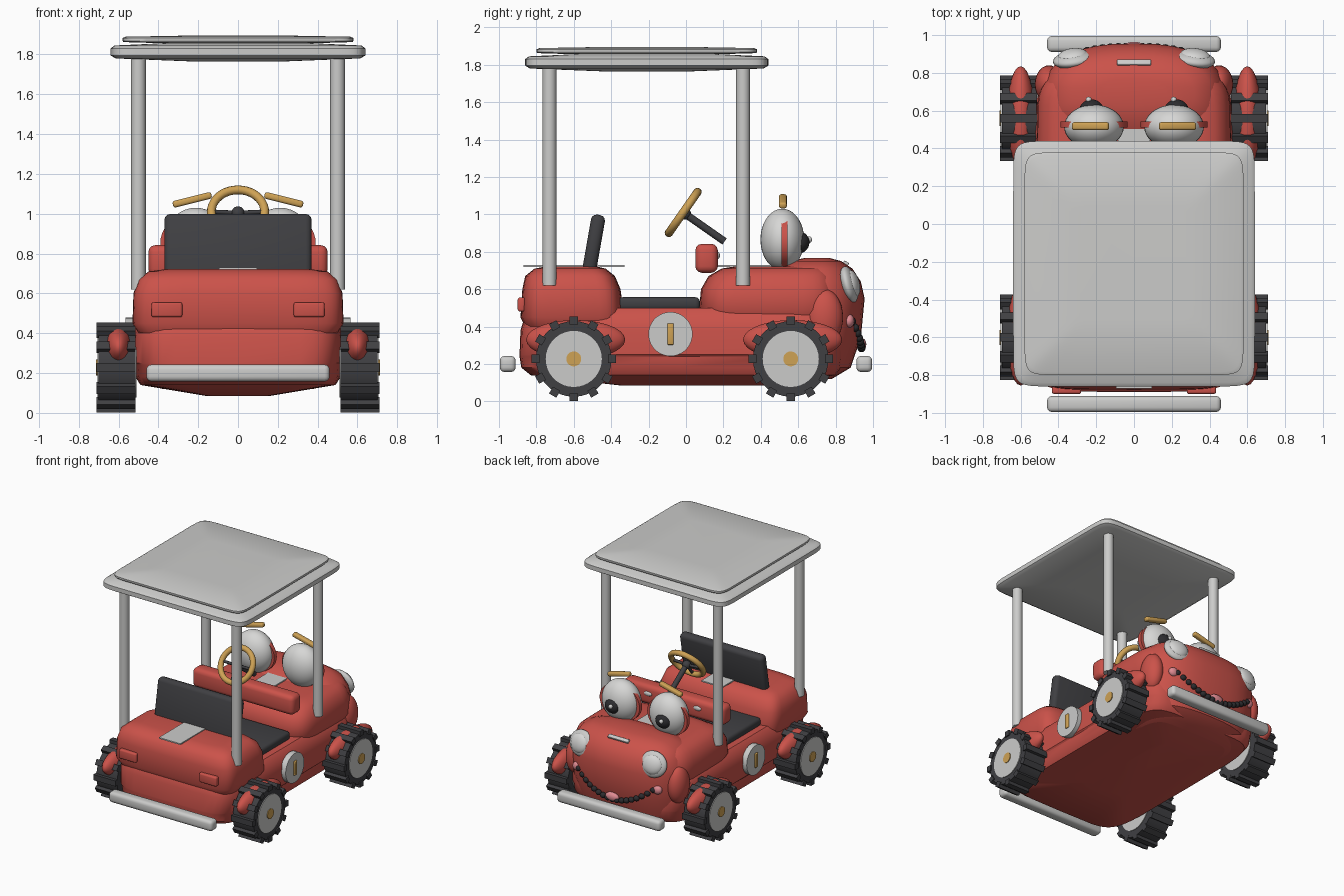
import bpy, bmesh
from math import sin, cos, pi, radians
from mathutils import Vector

cube = bpy.data.objects.get("Cube")
if cube:
    bpy.data.objects.remove(cube)


def material(name, rgb):
    m = bpy.data.materials.new(name)
    m.use_nodes = True
    m.diffuse_color = (*rgb, 1)
    m.node_tree.nodes["Principled BSDF"].inputs["Base Color"].default_value = (*rgb, 1)
    return m


RED = material("coral red paint", (0.60, 0.085, 0.068))
GREY = material("light grey", (0.60, 0.60, 0.59))
WHITE = material("eye white", (0.68, 0.68, 0.67))
DARK = material("charcoal", (0.05, 0.05, 0.055))
BLACK = material("near black", (0.025, 0.025, 0.028))
GOLD = material("warm gold", (0.62, 0.36, 0.09))
PINK = material("pink", (0.75, 0.26, 0.29))


def finish(name, mat, angle=40):
    ob = bpy.context.object
    ob.name = ob.data.name = name
    ob.data.materials.append(mat)
    if angle:
        bpy.ops.object.shade_smooth_by_angle(angle=radians(angle))
    return ob


def superellipse(t, power):
    c, s = cos(t), sin(t)
    f = lambda v: (1 if v > 0 else -1) * abs(v) ** (2 / power)
    return f(c), f(s)


def loft(name, mat, rings, power=5, n=40, angle=40):
    """Skin rounded horizontal sections (z, half width, y min, y max)."""
    bm = bmesh.new()
    loops = []
    for z, w, y0, y1 in rings:
        pts = [superellipse(2 * pi * i / n, power) for i in range(n)]
        loops.append([bm.verts.new((w * a, (y0 + y1) / 2 + b * (y1 - y0) / 2, z)) for a, b in pts])
    for lo, hi in zip(loops, loops[1:]):
        for i in range(n):
            j = (i + 1) % n
            bm.faces.new((lo[i], lo[j], hi[j], hi[i]))
    bm.faces.new(loops[0][::-1])
    bm.faces.new(loops[-1])
    me = bpy.data.meshes.new(name)
    bm.to_mesh(me)
    bm.free()
    ob = bpy.data.objects.new(name, me)
    bpy.context.collection.objects.link(ob)
    bpy.ops.object.select_all(action='DESELECT')
    bpy.context.view_layer.objects.active = ob
    ob.select_set(True)
    return finish(name, mat, angle)


def ball(name, mat, loc, radii, rot=(0, 0, 0), seg=28):
    bpy.ops.mesh.primitive_uv_sphere_add(segments=seg, ring_count=seg // 2, location=loc, rotation=rot)
    bpy.context.object.scale = radii
    return finish(name, mat)


def rod(name, mat, a, b, r, seg=24):
    a, b = Vector(a), Vector(b)
    rot = (b - a).to_track_quat('Z', 'Y').to_euler()
    bpy.ops.mesh.primitive_cylinder_add(vertices=seg, radius=r, depth=(b - a).length,
                                        location=(a + b) / 2, rotation=rot)
    return finish(name, mat)


def block(name, mat, loc, size, rot=(0, 0, 0), bevel=0.0, angle=40):
    bpy.ops.mesh.primitive_cube_add(size=1, location=loc, rotation=rot)
    me = bpy.context.object.data
    bm = bmesh.new()
    bm.from_mesh(me)
    bmesh.ops.scale(bm, vec=size, verts=bm.verts)
    if bevel:
        bmesh.ops.bevel(bm, geom=bm.edges[:], offset=bevel, segments=3, profile=0.5, affect='EDGES')
    bm.to_mesh(me)
    bm.free()
    return finish(name, mat, angle)


# Body: hull, rear deck, hood and rounded nose
loft("lower_hull", RED, [(0.085, 0.16, -0.35, 0.5), (0.14, 0.49, -0.83, 0.8), (0.18, 0.515, -0.88, 0.83),
                         (0.24, 0.52, -0.89, 0.84), (0.25, 0.53, -0.89, 0.84), (0.38, 0.53, -0.885, 0.84),
                         (0.46, 0.515, -0.86, 0.82), (0.5, 0.47, -0.82, 0.8)], 7)
loft("rear_deck", RED, [(0.4, 0.5, -0.86, -0.34), (0.45, 0.53, -0.885, -0.33), (0.6, 0.525, -0.875, -0.35),
                        (0.67, 0.5, -0.86, -0.38), (0.71, 0.45, -0.81, -0.43), (0.722, 0.36, -0.75, -0.48)], 6)
loft("hood", RED, [(0.44, 0.49, 0.1, 0.8), (0.49, 0.515, 0.07, 0.82), (0.6, 0.51, 0.08, 0.82),
                   (0.67, 0.48, 0.12, 0.8), (0.71, 0.43, 0.19, 0.78), (0.72, 0.36, 0.25, 0.72)], 5)
loft("nose", RED, [(0.12, 0.38, 0.3, 0.78), (0.18, 0.46, 0.3, 0.88), (0.34, 0.49, 0.3, 0.935),
                   (0.55, 0.49, 0.3, 0.955), (0.64, 0.46, 0.36, 0.935), (0.71, 0.41, 0.46, 0.89),
                   (0.75, 0.32, 0.55, 0.83), (0.766, 0.18, 0.63, 0.77)], 2.6)
block("dashboard", RED, (0, 0.11, 0.765), (0.9, 0.12, 0.155), bevel=0.035)
for s in (-1, 1):
    ball("dash_button", GREY, (s * 0.22, 0.17, 0.78), (0.035, 0.012, 0.018))
    ball("nose_shoulder", RED, (s * 0.45, 0.74, 0.45), (0.075, 0.1, 0.15))
    block("tail_light", RED, (s * 0.357, -0.88, 0.518), (0.155, 0.04, 0.075), bevel=0.012)

# Trim plates and bumpers
block("rear_deck_plate", GREY, (0, -0.6, 0.724), (0.19, 0.54, 0.01))
block("hood_plate", GREY, (0, 0.37, 0.724), (0.17, 0.5, 0.01))
block("nose_vent", GREY, (0, 0.855, 0.738), (0.18, 0.03, 0.02), (radians(-30), 0, 0), 0.005)
for s in (-1, 1):
    block("bumper", GREY, (0, s * 0.953, 0.2), (0.92, 0.085, 0.085), bevel=0.025)

# Seat
block("seat_cushion", DARK, (0, -0.145, 0.522), (0.84, 0.44, 0.07), bevel=0.025)
block("seat_back", DARK, (0, -0.495, 0.83), (0.74, 0.075, 0.34), (radians(-10), 0, 0), 0.03)

# Roof and posts
Y0, Y1 = -0.86, 0.44


def roof_ring(z, inset):
    return (z, 0.64 - inset, Y0 + inset, Y1 - inset)


loft("roof", GREY, [roof_ring(1.765, 0.4), roof_ring(1.78, 0.025), roof_ring(1.795, 0), roof_ring(1.83, 0),
                    roof_ring(1.845, 0.02), roof_ring(1.86, 0.35)], 16)
loft("roof_top_panel", GREY, [roof_ring(1.855, 0.3), roof_ring(1.862, 0.065), roof_ring(1.868, 0.06),
                              roof_ring(1.882, 0.06), roof_ring(1.889, 0.075), roof_ring(1.894, 0.35)], 16)
for s in (-1, 1):
    for y in (-0.73, 0.305):
        rod("roof_post", GREY, (s * 0.5, y, 0.62), (s * 0.5, y, 1.79), 0.037)

# Wheels with tread bars, hubs and mudguards
for s in (-1, 1):
    for y in (-0.6, 0.56):
        z = 0.227
        rod("tyre", DARK, (s * 0.515, y, z), (s * 0.7, y, z), 0.202, 36)
        for i in range(12):
            a = 2 * pi * i / 12
            block("tread_bar", DARK, (s * 0.612, y + 0.205 * sin(a), z + 0.205 * cos(a)),
                  (0.195, 0.045, 0.042), (-a, 0, 0), angle=0)
        rod("hub", GREY, (s * 0.51, y, z), (s * 0.706, y, z), 0.15, 36)
        rod("hub_cap", GOLD, (s * 0.69, y, z), (s * 0.712, y, z), 0.04)
        ball("mudguard", RED, (s * 0.6, y + 0.01, 0.33), (0.075, 0.265, 0.105))

# Round side badges with an upright slat
for s in (-1, 1):
    rod("side_badge", GREY, (s * 0.52, -0.083, 0.36), (s * 0.565, -0.083, 0.36), 0.118, 36)
    block("badge_slat", GOLD, (s * 0.566, -0.083, 0.36), (0.02, 0.034, 0.115), bevel=0.006)

# Steering wheel and column
tilt = radians(-35)
hub = Vector((0, -0.015, 1.01))
axis = Vector((0, cos(tilt), sin(tilt)))
bpy.ops.mesh.primitive_torus_add(major_segments=40, minor_segments=12, major_radius=0.134, minor_radius=0.022,
                                 location=hub, rotation=(pi / 2 + tilt, 0, 0))
finish("steering_wheel", GOLD)
base = hub + axis * 0.03
rod("steering_column", DARK, base - axis * 0.03, base + axis * 0.24, 0.02)
ball("steering_hub", DARK, base - axis * 0.02, (0.033, 0.033, 0.033))
for a in (0, pi, 1.5 * pi):
    out = Vector((cos(a), -sin(a) * sin(tilt), sin(a) * cos(tilt)))
    rod("steering_spoke", DARK, base - axis * 0.02, hub + out * 0.13, 0.011, 10)

# Eyes and eyebrows
for s in (-1, 1):
    ball("eyeball", WHITE, (s * 0.212, 0.515, 0.865), (0.158, 0.117, 0.165), seg=36)
    rim = rod("eye_rim", RED, (s * 0.212, 0.51, 0.855), (s * 0.212, 0.542, 0.855), 1, 40)
    rim.scale = (0.178, 0.148, 1) if abs(rim.matrix_basis.col[0][0]) > 0.5 else (0.148, 0.178, 1)
    ball("pupil", BLACK, (s * 0.225, 0.6, 0.85), (0.065, 0.06, 0.06))
    ball("eye_glint", WHITE, (s * 0.225 - 0.015, 0.658, 0.865), (0.016, 0.016, 0.018), seg=12)
    block("eyebrow", GOLD, (s * 0.23, 0.518, 1.07), (0.2, 0.042, 0.034), (0, s * radians(14), 0), 0.012)

# Headlights
for s in (-1, 1):
    ball("headlight", GREY, (s * 0.32, 0.872, 0.625), (0.11, 0.042, 0.1), (radians(15), 0, s * radians(-8)))
    ball("headlight_lens", WHITE, (s * 0.325, 0.89, 0.63), (0.08, 0.037, 0.075),
         (radians(15), 0, s * radians(-8)))


# Smiling mouth of beads on the nose, with cheeks and lip
def nose_y(x):
    return 0.618 + 0.32 * (1 - (abs(x) / 0.49) ** 2.6) ** (1 / 2.6)


for i in range(17):
    x = -0.33 + 0.66 * i / 16
    ball("mouth_bead", BLACK, (x, nose_y(x), 0.285 + 1.3 * x * x), (0.024, 0.022, 0.022), seg=14)
for s in (-1, 1):
    ball("cheek", PINK, (s * 0.355, 0.872, 0.43), (0.04, 0.028, 0.036))
ball("lower_lip", PINK, (0, 0.938, 0.305), (0.058, 0.026, 0.034))
